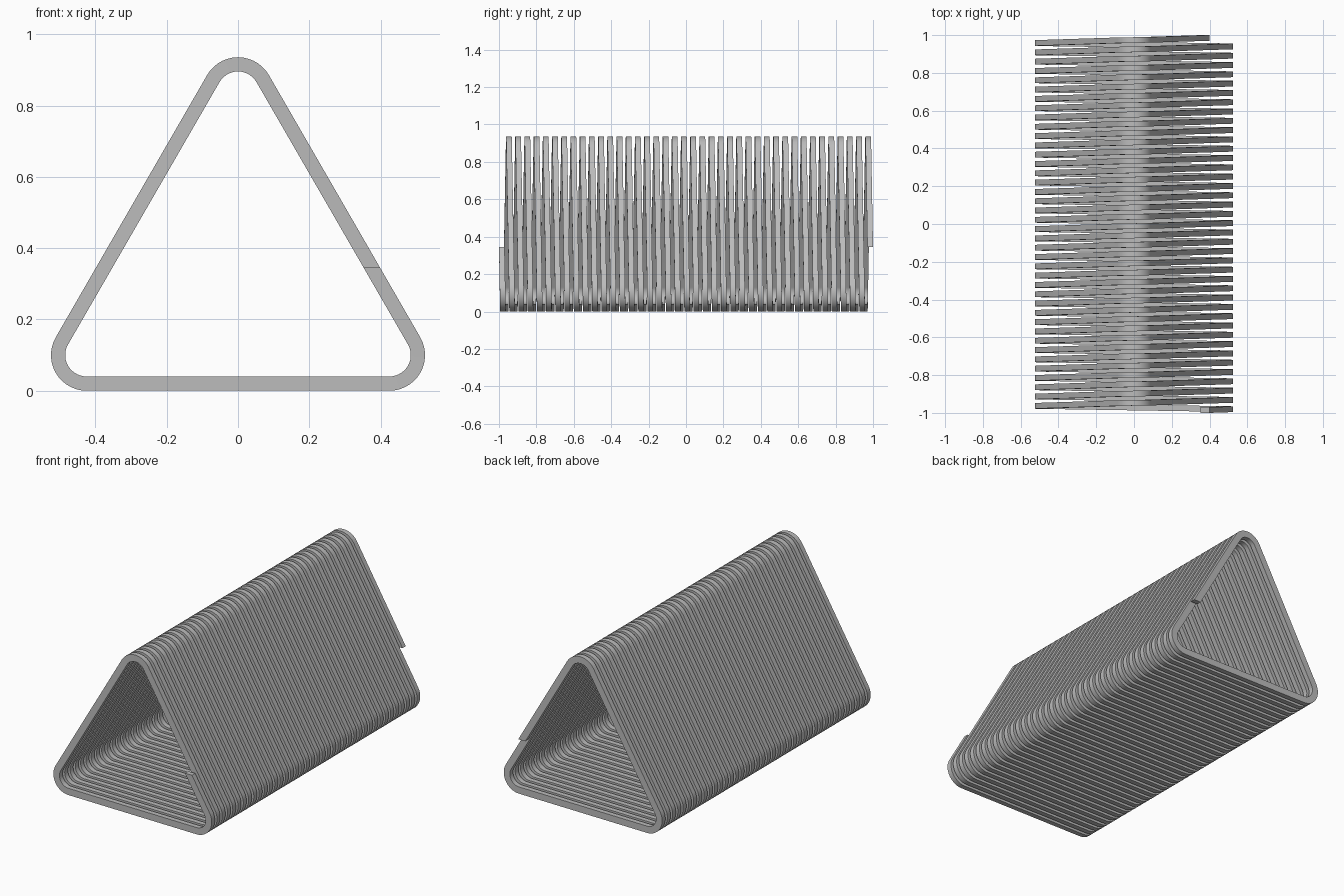
import bpy, bmesh, math
from mathutils import Vector

cube = bpy.data.objects.get("Cube")
if cube:
    bpy.data.objects.remove(cube)

TURNS, WIDTH, LENGTH = 40, 0.03, 2.0
R_OUT, R_IN = 0.10, 0.06        # corner radii of the wire's outer and inner face
HALF = 0.425                    # half the spacing of the corner centres
RISE = HALF * math.sqrt(3)
MID_Z = R_OUT + RISE / 3        # height where the wire starts and ends
STEPS = 14                      # segments per rounded corner


# One turn seen from the front: pairs of outer and inner (x, z) points
def cut_point(r):
    return Vector((HALF + (r - (MID_Z - R_OUT) / 2) / math.cos(math.pi / 6), MID_Z))


start = (cut_point(R_OUT), cut_point(R_IN))
corners = [((HALF, R_OUT), 30), ((-HALF, R_OUT), -90), ((0, R_OUT + RISE), 150)]
turn = []
for centre, first in corners:
    for i in range(STEPS + 1):
        a = math.radians(first - 120 * i / STEPS)
        n = Vector((math.cos(a), math.sin(a)))
        turn.append((Vector(centre) + n * R_OUT, Vector(centre) + n * R_IN))
stations = [start] + turn * TURNS + [start]

# Distance along the wire sets how far back each station sits
travel = [0.0]
for p, q in zip(stations, stations[1:]):
    travel.append(travel[-1] + ((q[0] + q[1]) / 2 - (p[0] + p[1]) / 2).length)

# Sweep the rectangular section along the path
bm = bmesh.new()
rings = []
for (outer, inner), d in zip(stations, travel):
    y = (LENGTH - WIDTH) * (d / travel[-1] - 0.5)
    h = WIDTH / 2
    rings.append([bm.verts.new((p.x, y + s, p.y))
                  for p, s in ((outer, -h), (outer, h), (inner, h), (inner, -h))])
for a, b in zip(rings, rings[1:]):
    for i in range(4):
        j = (i + 1) % 4
        bm.faces.new((a[i], a[j], b[j], b[i]))
bm.faces.new(rings[0])
bm.faces.new(rings[-1])
bmesh.ops.recalc_face_normals(bm, faces=bm.faces)

mesh = bpy.data.meshes.new("triangular_coil")
bm.to_mesh(mesh)
bm.free()
coil = bpy.data.objects.new("triangular_coil", mesh)
bpy.context.collection.objects.link(coil)

# Plain grey wire
grey = bpy.data.materials.new("wire_grey")
grey.use_nodes = True
colour = (0.5, 0.5, 0.5, 1)
grey.diffuse_color = colour
grey.node_tree.nodes["Principled BSDF"].inputs["Base Color"].default_value = colour
mesh.materials.append(grey)

bpy.ops.object.select_all(action='DESELECT')
coil.select_set(True)
bpy.context.view_layer.objects.active = coil
bpy.ops.object.shade_smooth_by_angle(angle=math.radians(35))
